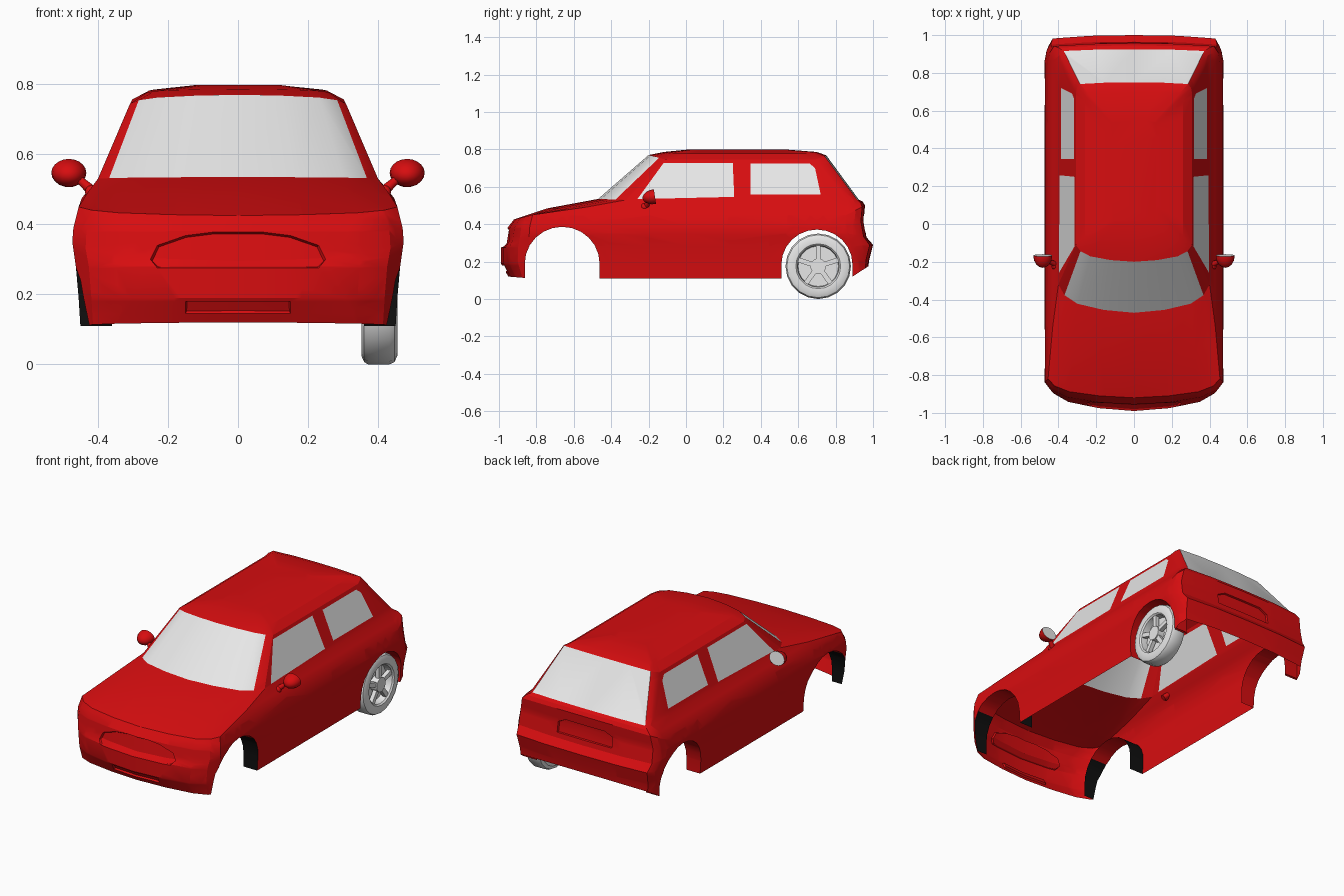
import bpy, bmesh, math
from mathutils import Vector, Matrix

if "Cube" in bpy.data.objects:
    bpy.data.objects.remove(bpy.data.objects["Cube"])


def material(name, rgb):
    m = bpy.data.materials.new(name)
    m.diffuse_color = (*rgb, 1)
    m.use_nodes = True
    m.node_tree.nodes["Principled BSDF"].inputs["Base Color"].default_value = m.diffuse_color
    return m


RED = material("red paint", (0.68, 0.004, 0.005))
GREY = material("light grey", (0.8, 0.8, 0.8))
BLACK = material("black", (0.005, 0.005, 0.005))


def finish(bm, name, mats, angle=25):
    me = bpy.data.meshes.new(name)
    bm.to_mesh(me)
    bm.free()
    ob = bpy.data.objects.new(name, me)
    bpy.context.collection.objects.link(ob)
    for m in mats:
        me.materials.append(m)
    bpy.ops.object.select_all(action='DESELECT')
    ob.select_set(True)
    bpy.context.view_layer.objects.active = ob
    bpy.ops.object.shade_smooth_by_angle(angle=math.radians(angle))
    return ob


def knife(bm, poly, axis, test):
    """Cut a convex outline (axis, z) into the shell; return the faces inside."""
    sides = list(zip(poly, poly[1:] + poly[:1]))
    for (a, b), (c, d) in sides:
        faces = [f for f in bm.faces if test(f)]
        geom = list({e for f in faces for e in (*f.verts, *f.edges, f)})
        co, no = Vector((0, 0, b)), Vector((0, 0, a - c))
        co[axis], no[axis] = a, d - b
        bmesh.ops.bisect_plane(bm, geom=geom, dist=1e-4, plane_co=co, plane_no=no.normalized())
    inside = []
    for f in bm.faces:
        if test(f):
            m = f.calc_center_median()
            s = [(c - a) * (m.z - b) - (d - b) * (m[axis] - a) for (a, b), (c, d) in sides]
            if min(s) >= 0 or max(s) <= 0:
                inside.append(f)
    return inside


# Body shell: rings from sill to roof
# front y, front z, front depth, rear y, rear z, rear depth, half width, side z
RINGS = [
    (-.95, .120, .12, .975, .175, .10, .450, .11),
    (-.99, .190, .15, .980, .210, .12, .455, .19),
    (-.99, .280, .15, 1.00, .290, .12, .463, .28),
    (-.968, .300, .13, .965, .330, .10, .473, .35),
    (-.955, .380, .12, .950, .420, .10, .470, .39),
    (-.92, .425, .10, .957, .500, .10, .455, .45),
    (-.74, .485, .20, .945, .520, .08, .430, .49),
    (-.47, .535, .15, .925, .530, .06, .400, .53),
    (-.20, .770, .09, .750, .768, .06, .308, .745),
    (-.12, .786, .05, .700, .786, .05, .260, .777),
    (0.00, .798, .03, .550, .798, .03, .120, .798),
]
FRONT = [(0, 0), (.4, .1), (.75, .32), (.92, .62), (1, 1)]
REAR = [(1, 1), (.98, .5), (.93, .15), (.5, .03), (0, 0)]


def ring_points(yf, zf, df, yr, zr, dr, w, zs):
    half = [(w * x, yf + df * t, zf + (zs - zf) * t) for x, t in FRONT]
    y1, y2 = yf + df, yr - dr
    half += [(w, y1 + (y2 - y1) * k / 8, zs) for k in range(1, 8)]
    half += [(w * x, yr - dr * t, zr + (zs - zr) * t) for x, t in REAR]
    return half + [(-x, y, z) for x, y, z in half[-2:0:-1]]


bm = bmesh.new()
rows = [[bm.verts.new(p) for p in ring_points(*r)] for r in RINGS]
n = len(rows[0])
for i in range(len(rows) - 1):
    for j in range(n):
        k = (j + 1) % n
        f = bm.faces.new((rows[i][j], rows[i][k], rows[i + 1][k], rows[i + 1][j]))
        # Windscreen and rear window
        if i == 7 and min(j, n - 1 - j) in (0, 1, 2, 14, 15):
            f.material_index = 1
bm.faces.new(rows[-1])
bmesh.ops.recalc_face_normals(bm, faces=bm.faces[:])
bm.normal_update()

# Side windows
SIDE_WINDOWS = [
    [(-.26, .534), (-.12, .727), (.25, .727), (.258, .546)],
    [(.345, .56), (.345, .725), (.66, .725), (.69, .70), (.72, .56)],
]
for poly in SIDE_WINDOWS:
    for f in knife(bm, poly, 1, lambda f: abs(f.normal.x) > .5
                   and .53 < f.calc_center_median().z < .75):
        f.material_index = 1

# Wheel arches with inner flanges
for c, r, zc, front in ((-.662, .2, .19, True), (.70, .19, .185, False)):
    arc = [(c - r * math.cos(math.pi * k / 12), zc + r * .98 * math.sin(math.pi * k / 12))
           for k in range(13)]
    poly = [(c - r, 0)] + arc + [(c + r, 0)]

    def near_arch(f):
        m = f.calc_center_median()
        return abs(m.x) > .3 and m.z < .46 and abs(m.y - c) < r + .2
    bmesh.ops.delete(bm, geom=knife(bm, poly, 1, near_arch), context='FACES')
    rim = []
    for e in bm.edges:
        m = (e.verts[0].co + e.verts[1].co) / 2
        if e.is_boundary and abs(m.x) > .35 and abs(m.y - c) < r + .005:
            rim.append(e)
    new = bmesh.ops.extrude_edge_only(bm, edges=rim)['geom']
    for g in new:
        if isinstance(g, bmesh.types.BMVert):
            g.co.x = math.copysign(.36, g.co.x)
        elif isinstance(g, bmesh.types.BMFace):
            g.material_index = 2 if front and g.calc_center_median().z < .33 else 0

# Recessed grille, lower intake and rear plate panel
PANELS = [
    ([(-.23, .275), (-.25, .30), (-.23, .34), (-.15, .368), (-.07, .378),
      (.07, .378), (.15, .368), (.23, .34), (.25, .30), (.23, .275)], -1),
    ([(-.15, .145), (-.15, .18), (.15, .18), (.15, .145)], -1),
    ([(-.18, .36), (-.18, .42), (-.13, .445), (.13, .445), (.18, .42), (.18, .36)], 1),
]
for poly, s in PANELS:
    def end_face(f):
        m = f.calc_center_median()
        return m.y * s > .85 and abs(m.x) < .4 and m.z < .5
    bm.normal_update()
    faces = knife(bm, poly, 0, end_face)
    bm.normal_update()
    bmesh.ops.inset_region(bm, faces=faces, thickness=.004, depth=-.01)
finish(bm, "car_body", [RED, GREY, BLACK])

# Door mirrors: half dome, grey glass, stalk and foot
for s, side in ((1, "right"), (-1, "left")):
    bm = bmesh.new()
    bmesh.ops.create_uvsphere(bm, u_segments=16, v_segments=10, radius=1)
    bmesh.ops.scale(bm, vec=(.05, .065, .04), verts=bm.verts)
    bmesh.ops.bisect_plane(bm, geom=bm.verts[:] + bm.edges[:] + bm.faces[:], dist=1e-5,
                           plane_co=(0, .002, 0), plane_no=(0, 1, 0), clear_outer=True)
    cap = bmesh.ops.holes_fill(bm, edges=[e for e in bm.edges if e.is_boundary], sides=0)
    for f in cap['faces']:
        f.material_index = 1
    bmesh.ops.rotate(bm, verts=bm.verts, matrix=Matrix.Rotation(.15, 3, 'X'))
    bmesh.ops.translate(bm, verts=bm.verts, vec=(s * .483, -.168, .547))
    a, b = Vector((s * .40, -.222, .48)), Vector((s * .455, -.195, .53))
    turn = (b - a).to_track_quat('Z', 'Y').to_matrix().to_4x4()
    bmesh.ops.create_cone(bm, cap_ends=True, segments=10, radius1=.018, radius2=.011,
                          depth=(b - a).length, matrix=Matrix.Translation((a + b) / 2) @ turn)
    bmesh.ops.create_uvsphere(bm, u_segments=10, v_segments=6, radius=.02,
                              matrix=Matrix.Translation((s * .418, -.222, .492)))
    finish(bm, side + "_mirror", [RED, GREY], 40)

# Rear right wheel: revolved tyre, dished disc, hub and five spokes
TYRE = [(.36, .112), (.352, .15), (.36, .168), (.372, .175), (.432, .175), (.447, .168),
        (.455, .15), (.453, .12), (.445, .112), (.41, .108)]
bm = bmesh.new()
N = 20
loops = [[bm.verts.new((x, r * math.sin(2 * math.pi * k / N), r * math.cos(2 * math.pi * k / N)))
          for k in range(N)] for x, r in TYRE]
for p, q in zip(loops, loops[1:] + loops[:1]):
    for k in range(N):
        bm.faces.new((p[k], p[(k + 1) % N], q[(k + 1) % N], q[k]))
across = Matrix.Rotation(math.pi / 2, 4, 'Y')
for x, rad, depth in ((.40, .11, .012), (.428, .042, .044)):
    bmesh.ops.create_cone(bm, cap_ends=True, segments=N, radius1=rad, radius2=rad, depth=depth,
                          matrix=Matrix.Translation((x, 0, 0)) @ across)
for k in range(5):
    m = (Matrix.Rotation(2 * math.pi * k / 5, 4, 'X') @ Matrix.Translation((.432, 0, .075))
         @ Matrix.Diagonal((.024, .026, .078, 1)))
    bmesh.ops.create_cube(bm, size=1, matrix=m)
bmesh.ops.translate(bm, verts=bm.verts, vec=(0, .707, .175))
bmesh.ops.recalc_face_normals(bm, faces=bm.faces[:])
finish(bm, "rear_right_wheel", [GREY], 35)
